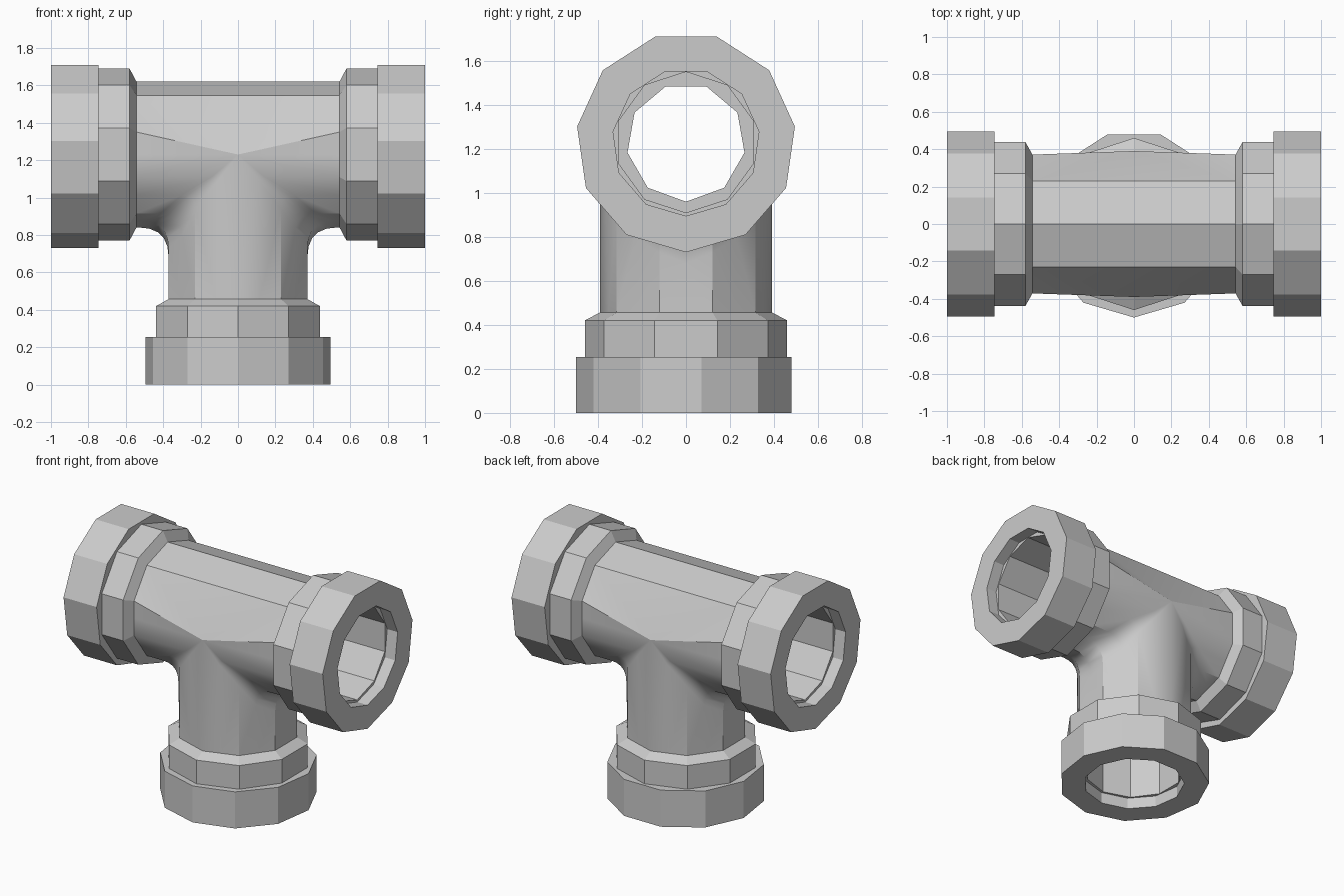
import bpy, bmesh
from math import sin, cos, pi, radians
from mathutils import Matrix, Vector

if "Cube" in bpy.data.objects:
    bpy.data.objects.remove(bpy.data.objects["Cube"])

AXIS = 1.23      # height of the cross pipe
PIPE = 0.39      # outer pipe radius
END = 0.545      # where the body meets each collar
LOW = 1 - END    # same place on the lower branch

metal = bpy.data.materials.new("grey_metal")
metal.use_nodes = True
metal.diffuse_color = (0.6, 0.6, 0.6, 1)
metal.node_tree.nodes["Principled BSDF"].inputs["Base Color"].default_value = (0.6, 0.6, 0.6, 1)


def make_object(name, bm):
    bmesh.ops.recalc_face_normals(bm, faces=bm.faces)
    mesh = bpy.data.meshes.new(name)
    bm.to_mesh(mesh)
    bm.free()
    mesh.materials.append(metal)
    obj = bpy.data.objects.new(name, mesh)
    bpy.context.collection.objects.link(obj)
    return obj


def lathe(name, profile, sides, matrix, solid=False):
    """Turn (radius, depth) points round local z, first corner towards -y."""
    bm = bmesh.new()
    rings = []
    for r, d in profile:
        turns = [2 * pi * k / sides for k in range(sides)]
        rings.append([bm.verts.new(matrix @ Vector((r * sin(a), -r * cos(a), d))) for a in turns])
    count = len(rings) - 1 if solid else len(rings)
    for i in range(count):
        a, b = rings[i], rings[(i + 1) % len(rings)]
        for k in range(sides):
            n = (k + 1) % sides
            bm.faces.new((a[k], a[n], b[n], b[k]))
    if solid:
        bm.faces.new(rings[0])
        bm.faces.new(rings[-1])
    return make_object(name, bm)


def end_matrix(side):
    """Frame with z running inwards from the left (1) or right (-1) mouth."""
    rot = Matrix(((0, 0, -side), (-side, 0, 0), (0, 1, 0))).to_4x4()
    return Matrix.Translation((side, 0, AXIS)) @ rot


# Body: one quarter of the tee, repeated with signs on x and y
def decagon(k):
    """Point on a ten-sided section, k in steps of 18 degrees; odd k lie mid-edge."""
    a = radians(18 * k)
    r = PIPE if k % 2 == 0 else PIPE * cos(radians(18))
    return r * sin(a), r * cos(a)


def branch_row(k):
    """Path from the cross pipe's end, round the crotch, to the branch's end."""
    hy, hz = decagon(k)
    vx, vy = decagon(5 - k)
    y = PIPE * sin(radians(18 * k))
    corner = Vector((vx if k < 5 else 0, y, AXIS - hz))
    fillet = 0.16 * cos(radians(18 * k)) ** 1.5 if k < 5 else 0
    start, stop = corner + Vector((fillet, 0, 0)), corner - Vector((0, 0, fillet))
    row = [Vector((END, hy, AXIS - hz))]
    for i in range(6):
        t = i / 5
        row.append(start * (1 - t) ** 2 + corner * 2 * t * (1 - t) + stop * t * t)
    row.append(Vector((vx, vy, LOW)))
    return row


bm = bmesh.new()


def face(points, sx, sy):
    bm.faces.new([bm.verts.new((p.x * sx, p.y * sy, p.z)) for p in points])


rows = [branch_row(k) for k in range(6)]
apex = Vector((0, PIPE, AXIS))
middle = Vector((0, 0, AXIS))
upper = [Vector((END, decagon(k)[0], AXIS + decagon(k)[1])) for k in (0, 2, 4)]
for sx in (1, -1):
    for sy in (1, -1):
        for a, b in zip(rows, rows[1:]):
            for i in range(len(a) - 1):
                face((a[i], a[i + 1], b[i + 1]), sx, sy)
                face((a[i], b[i + 1], b[i]), sx, sy)
        face((upper[1], upper[2], apex), sx, sy)
        face((upper[2], rows[5][0], apex), sx, sy)
for sy in (1, -1):
    top, shoulder = upper[0], upper[1]
    flip = Matrix.Scale(-1, 3, (1, 0, 0))
    face((top, flip @ top, flip @ shoulder, shoulder), 1, sy)
    face((shoulder, flip @ shoulder, apex), 1, sy)
bmesh.ops.remove_doubles(bm, verts=bm.verts, dist=0.0005)
bmesh.ops.dissolve_degenerate(bm, edges=bm.edges, dist=0.0002)
bmesh.ops.holes_fill(bm, edges=[e for e in bm.edges if e.is_boundary], sides=0)
body = make_object("tee_body", bm)

# Nine-sided bores cut through the body
cross_bore = lathe("cross_bore", [(0.27, 0.3), (0.27, 1.7)], 9, end_matrix(1), solid=True)
branch_bore = lathe("branch_bore", [(0.268, 0.3), (0.268, AXIS)], 9, Matrix(), solid=True)
for cutter in (cross_bore, branch_bore):
    cutter.hide_render = True
    mod = body.modifiers.new("bore", "BOOLEAN")
    mod.operation = "DIFFERENCE"
    mod.solver = "EXACT"
    mod.object = cutter
bpy.context.view_layer.update()
cut_mesh = bpy.data.meshes.new_from_object(body.evaluated_get(bpy.context.evaluated_depsgraph_get()))
body.modifiers.clear()
body.data = cut_mesh
for cutter in (cross_bore, branch_bore):
    bpy.data.objects.remove(cutter)

bpy.ops.object.select_all(action="DESELECT")
body.select_set(True)
bpy.context.view_layer.objects.active = body
bpy.ops.object.shade_smooth_by_angle(angle=radians(30))

# Collar and nut on each mouth
NUT = [(0.335, 0), (0.5, 0), (0.5, 0.255), (0.335, 0.255)]
COLLAR = [(0.32, 0.08), (0.4, 0.08), (0.4, 0.25), (0.46, 0.25), (0.46, 0.42),
          (PIPE, LOW + 0.002), (0.32, LOW + 0.002)]
for label, matrix in (("left", end_matrix(1)), ("right", end_matrix(-1)), ("lower", Matrix())):
    lathe(label + "_nut", NUT, 11, matrix)
    lathe(label + "_collar", COLLAR, 10, matrix)
